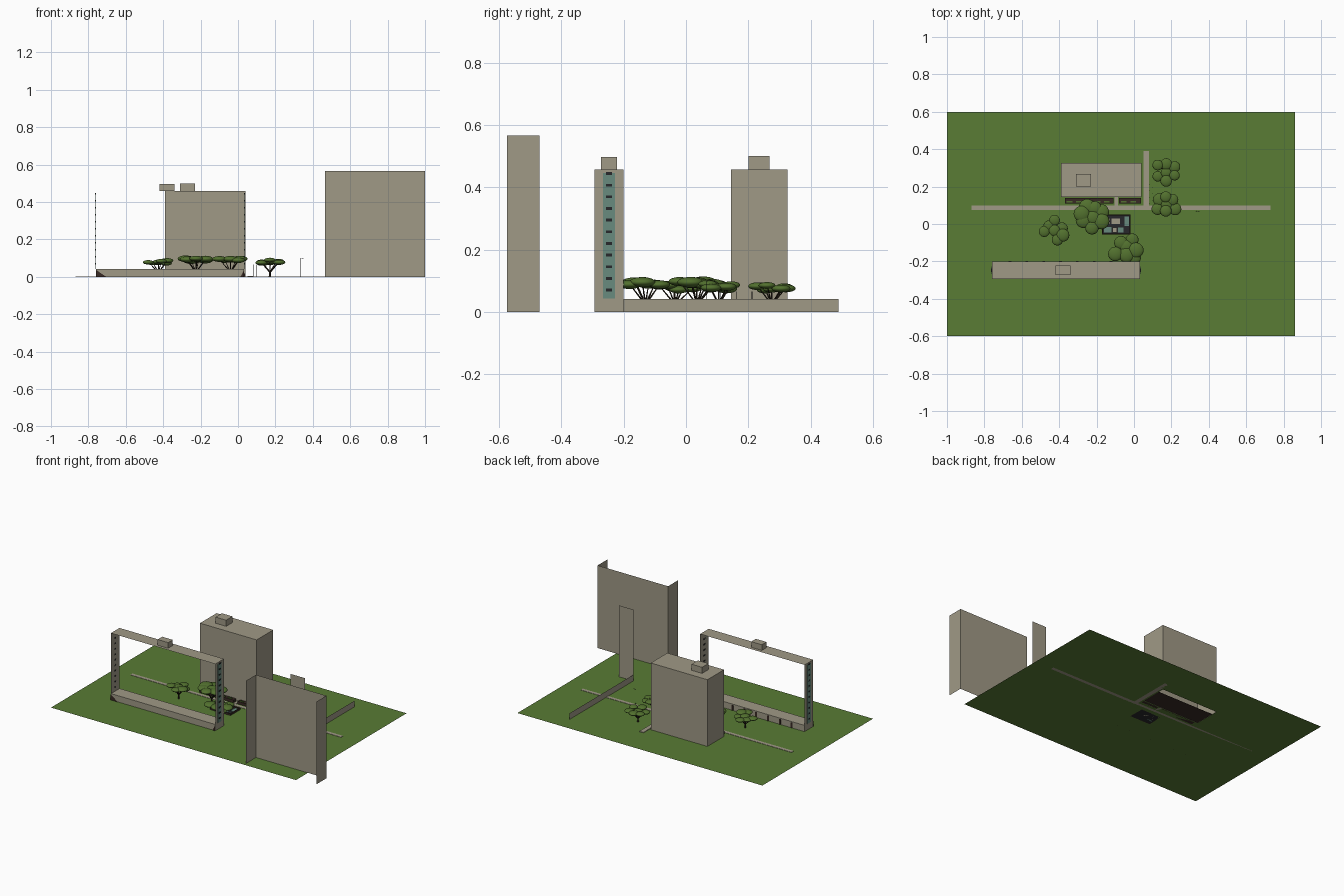
import bpy, bmesh, math, random
from mathutils import Vector

if "Cube" in bpy.data.objects:
    bpy.data.objects.remove(bpy.data.objects["Cube"])
random.seed(4)


def mat(name, rgb):
    m = bpy.data.materials.new(name)
    m.diffuse_color = (*rgb, 1)
    m.use_nodes = True
    m.node_tree.nodes["Principled BSDF"].inputs["Base Color"].default_value = m.diffuse_color
    return m


CONCRETE = mat("concrete tan", (0.35, 0.32, 0.24))
GRASS = mat("grass green", (0.10, 0.20, 0.035))
LEAF = mat("leaf green", (0.085, 0.165, 0.028))
TEAL = mat("teal panel", (0.14, 0.26, 0.21))
BROWN = mat("dark brown", (0.04, 0.023, 0.018))
BARK = mat("bark", (0.03, 0.02, 0.012))
DARK = mat("dark glass", (0.02, 0.02, 0.024))


def finish(name, bm, m):
    me = bpy.data.meshes.new(name)
    bm.to_mesh(me)
    bm.free()
    me.materials.append(m)
    ob = bpy.data.objects.new(name, me)
    bpy.context.collection.objects.link(ob)
    return ob


def add_box(bm, x0, x1, y0, y1, z0, z1, bottom=True):
    v = [bm.verts.new((x, y, z)) for z in (z0, z1) for x, y in ((x0, y0), (x1, y0), (x1, y1), (x0, y1))]
    faces = [(4, 5, 6, 7), (0, 1, 5, 4), (1, 2, 6, 5), (2, 3, 7, 6), (3, 0, 4, 7)]
    if bottom:
        faces.append((3, 2, 1, 0))
    for f in faces:
        bm.faces.new([v[i] for i in f])


def boxes(name, m, dims, bottom=True):
    bm = bmesh.new()
    for d in dims:
        add_box(bm, *d, bottom=bottom)
    return finish(name, bm, m)


def sheets(name, m, quads):
    bm = bmesh.new()
    for q in quads:
        bm.faces.new([bm.verts.new(p) for p in q])
    return finish(name, bm, m)


def flat(x0, x1, y0, y1, z):
    return [(x0, y0, z), (x1, y0, z), (x1, y1, z), (x0, y1, z)]


def wall(xa, ya, xb, yb, z0, z1):
    return [(xa, ya, z0), (xb, yb, z0), (xb, yb, z1), (xa, ya, z1)]


def add_rod(bm, a, b, r0, r1, n=6):
    a, b = Vector(a), Vector(b)
    q = (b - a).to_track_quat('Z', 'Y')
    rings = [[bm.verts.new(c + q @ Vector((r * math.cos(t * math.tau / n), r * math.sin(t * math.tau / n), 0)))
              for t in range(n)] for c, r in ((a, r0), (b, r1))]
    for i in range(n):
        j = (i + 1) % n
        bm.faces.new((rings[0][i], rings[0][j], rings[1][j], rings[1][i]))
    bm.faces.new(rings[1])


# Lawn, with an opening under the back tower
AX0, AX1, AY0, AY1 = -0.39, 0.04, 0.145, 0.325
sheets("lawn", GRASS, [flat(-1, AX0, -0.6, 0.6, 0), flat(AX1, 0.86, -0.6, 0.6, 0),
                       flat(AX0, AX1, -0.6, AY0, 0), flat(AX0, AX1, AY1, 0.6, 0)])

# Footpaths
boxes("long_path", CONCRETE, [(-0.87, 0.73, 0.075, 0.098, 0, 0.002)])
boxes("side_path", CONCRETE, [(0.05, 0.08, 0.08, 0.39, 0, 0.004)])
boxes("entrance_path", CONCRETE, [(-0.105, -0.085, 0.098, 0.145, 0, 0.003)])

# Back tower with rooftop room
boxes("back_tower", CONCRETE, [(AX0, AX1, AY0, AY1, 0, 0.458)], bottom=False)
boxes("back_tower_roof_room", CONCRETE, [(-0.31, -0.23, 0.2, 0.268, 0.458, 0.5)])
sheets("back_tower_floor", BROWN, [flat(AX0, AX1, AY0, 0.285, 0.001)])
boxes("front_beds", BROWN, [(-0.37, -0.11, 0.11, 0.138, 0, 0.018), (-0.08, 0.038, 0.11, 0.138, 0, 0.018)])
boxes("bed_hedges", LEAF, [(x, x + 0.03, 0.114, 0.124, 0.018, 0.023)
                           for x in (-0.36, -0.31, -0.26, -0.21, -0.16, -0.07, -0.02)])

# Open frame block: end walls, roof, base and rooftop room
BX0, BX1, BY0, BY1 = -0.76, 0.033, -0.293, -0.2
sheets("frame_ends", CONCRETE, [wall(BX0, BY1, BX0, BY0, 0, 0.458), wall(BX1, BY0, BX1, BY1, 0, 0.458)])
sheets("frame_roof", CONCRETE, [flat(BX0, BX1, BY0, BY1, 0.458)])
boxes("frame_base", CONCRETE, [(BX0 + 0.001, BX1 - 0.001, BY0, BY1, 0, 0.043)], bottom=False)
boxes("frame_roof_room", CONCRETE, [(-0.42, -0.34, -0.272, -0.222, 0.458, 0.497)])
# Teal strips with windows on both ends
for side, x, s in (("left", BX0, -1), ("right", BX1, 1)):
    a, b = sorted((x, x + s * 0.002))
    boxes(side + "_teal_strip", TEAL, [(a, b, -0.267, -0.228, 0.043, 0.446)])
    a, b = sorted((x - s * 0.002, x + s * 0.004))
    boxes(side + "_windows", DARK, [(a, b, -0.256, -0.238, 0.066 + i * 0.0374, 0.075 + i * 0.0374)
                                    for i in range(11)])
# Dark corner triangles on the base front, dark openings on its back
bm = bmesh.new()
for x, w in ((BX0, 0.055), (BX1, -0.02)):
    bm.faces.new([bm.verts.new((px, BY0 - 0.002, z)) for px, z in ((x, 0), (x + w, 0), (x, 0.038))])
finish("base_corner_triangles", bm, BROWN)
boxes("base_back_openings", BROWN, [(x, x + 0.014, BY1, BY1 + 0.002, 0, 0.036)
                                    for x in [BX0 + 0.09 * (i + 1) for i in range(8)]])

# Tall U-shaped screen at the front right
H = 0.567
sheets("front_screen", CONCRETE, [wall(0.465, -0.47, 1.0, -0.47, 0, H), wall(0.465, -0.575, 0.465, -0.47, 0, H),
                                  wall(1.0, -0.575, 1.0, -0.47, 0, H)])
# Slim screen and the low wall joined to it
sheets("slim_screen", CONCRETE, [wall(0.54, -0.2, 0.65, -0.2, 0, 0.49)])
sheets("low_wall", CONCRETE, [wall(0.54, -0.2, 0.54, 0.49, 0, 0.042)])

# Play court with border and coloured slabs
boxes("court_floor", DARK, [(-0.17, -0.02, -0.053, 0.05, 0, 0.003)])
boxes("court_border", BROWN, [(-0.172, -0.018, -0.056, -0.05, 0, 0.012), (-0.172, -0.018, 0.046, 0.052, 0, 0.012),
                              (-0.172, -0.166, -0.05, 0.046, 0, 0.012), (-0.024, -0.018, -0.05, 0.046, 0, 0.012)])
boxes("court_teal_slabs", TEAL, [(-0.16, -0.12, -0.045, -0.015, 0, 0.008), (-0.05, -0.028, -0.01, 0.04, 0, 0.008),
                                 (-0.085, -0.055, -0.045, -0.02, 0, 0.008)])
boxes("court_tan_slabs", CONCRETE, [(-0.12, -0.075, 0.0, 0.03, 0, 0.01), (-0.115, -0.09, -0.045, -0.02, 0, 0.012),
                                    (-0.15, -0.13, 0.0, 0.03, 0, 0.01)])

# Railing posts beside the side path, and a lamp
bm = bmesh.new()
for i in range(7):
    x, y = 0.085 + 0.012 * (i % 2), 0.11 + i * 0.017
    add_rod(bm, (x, y, 0), (x, y, 0.036 + 0.03 * (i % 3 == 0)), 0.0015, 0.0015)
finish("railing_posts", bm, DARK)
bm = bmesh.new()
add_rod(bm, (0.333, 0.067, 0), (0.333, 0.067, 0.097), 0.0015, 0.001)
add_rod(bm, (0.333, 0.067, 0.097), (0.35, 0.067, 0.1), 0.001, 0.0015)
finish("lamp_post", bm, DARK)


# Trees: splayed branches under flattened leaf clumps
def tree(n, cx, cy, z, r, clumps):
    bark, leaf = bmesh.new(), bmesh.new()
    fork = (cx, cy, 0.024)
    add_rod(bark, (cx, cy, 0), fork, 0.006, 0.004)
    for dx, dy in clumps:
        h = z + random.uniform(-0.007, 0.01)
        add_rod(bark, fork, (cx + dx, cy + dy, h), 0.0032, 0.0015)
        new = bmesh.ops.create_icosphere(leaf, subdivisions=3, radius=1)["verts"]
        s = r * random.uniform(0.88, 1.12)
        bmesh.ops.scale(leaf, vec=(s, s, s * 0.4), verts=new)
        bmesh.ops.translate(leaf, vec=(cx + dx, cy + dy, h), verts=new)
    for f in leaf.faces:
        f.smooth = True
    finish(f"tree_{n}_branches", bark, BARK)
    finish(f"tree_{n}_leaves", leaf, LEAF)


tree(1, -0.425, -0.035, 0.078, 0.032, [(0, 0.055), (-0.055, -0.005), (0.04, 0.012), (0.045, -0.025),
                                       (0.015, -0.05), (0, 0), (-0.03, 0.025)])
tree(2, -0.225, 0.035, 0.09, 0.04, [(-0.025, 0.055), (-0.055, 0.02), (0.005, 0), (0.05, 0.03),
                                    (0.05, -0.02), (0, -0.055), (-0.045, -0.015), (0.015, 0.05)])
tree(3, -0.04, -0.13, 0.087, 0.038, [(0.03, 0.045), (0.05, -0.01), (-0.03, 0.03), (-0.06, -0.03),
                                     (0, -0.035), (0.04, -0.05), (0, 0.01)])
tree(4, 0.17, 0.105, 0.08, 0.033, [(-0.045, -0.025), (0, 0.04), (-0.035, 0.025), (0.05, -0.025),
                                   (0.035, 0.025), (0, -0.035), (0.005, 0)])
tree(5, 0.172, 0.275, 0.077, 0.03, [(-0.045, 0.04), (0, 0.045), (0.045, 0.03), (0.045, -0.015),
                                    (-0.045, -0.02), (0, -0.045), (0, 0)])
